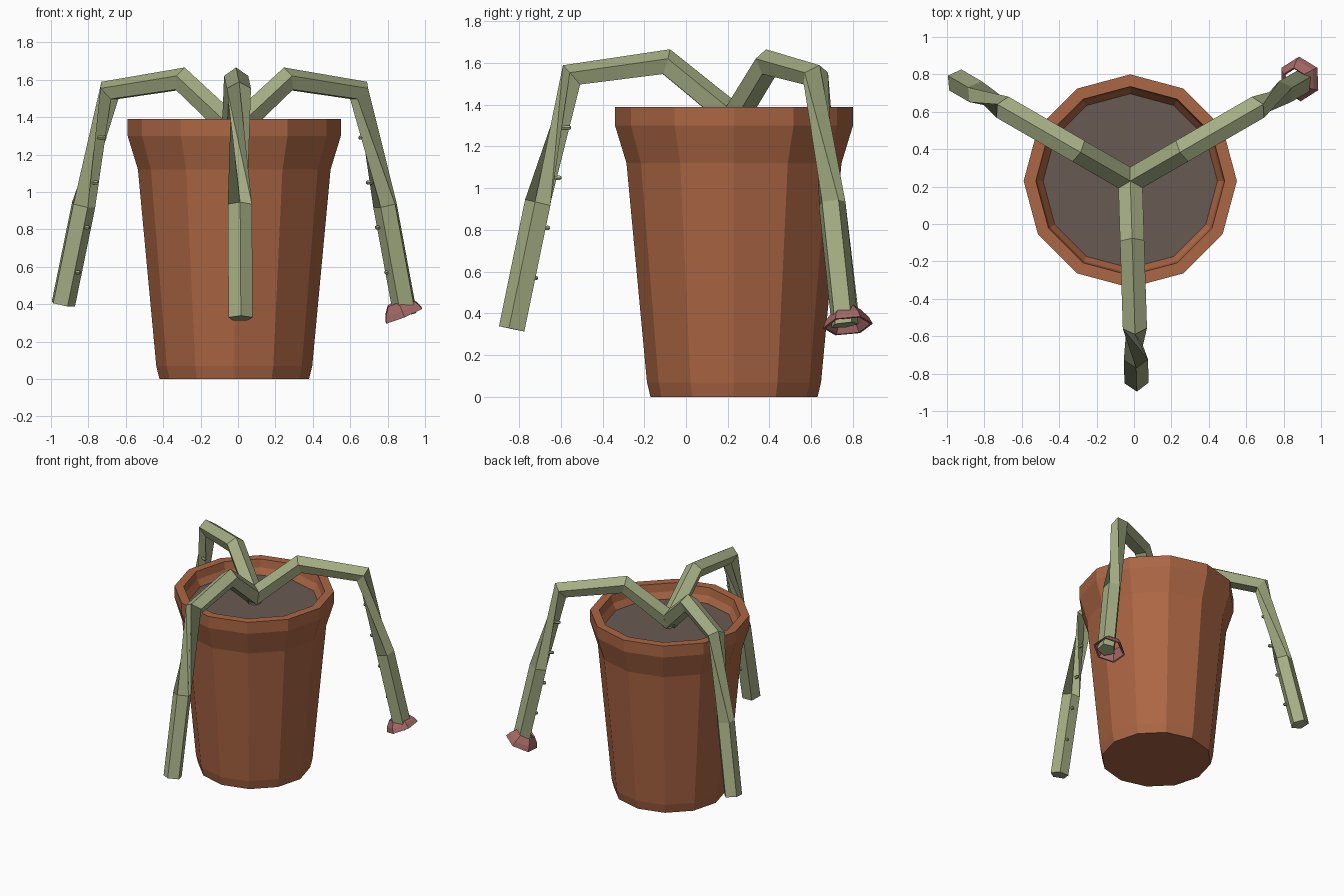
import bpy, bmesh, math
from mathutils import Vector, Matrix

if "Cube" in bpy.data.objects:
    bpy.data.objects.remove(bpy.data.objects["Cube"])

CX, CY = -0.02, 0.23          # pot axis


def material(name, rgb):
    m = bpy.data.materials.new(name)
    m.diffuse_color = (*rgb, 1)
    m.use_nodes = True
    m.node_tree.nodes["Principled BSDF"].inputs["Base Color"].default_value = m.diffuse_color
    return m


TERRACOTTA = material("terracotta", (0.41, 0.133, 0.058))
SOIL = material("soil", (0.14, 0.102, 0.084))
GREEN = material("vine green", (0.376, 0.423, 0.231))
PINK = material("blossom pink", (0.376, 0.141, 0.136))


def finish(name, bm, mat):
    bmesh.ops.recalc_face_normals(bm, faces=bm.faces)
    me = bpy.data.meshes.new(name)
    bm.to_mesh(me)
    bm.free()
    me.materials.append(mat)
    ob = bpy.data.objects.new(name, me)
    bpy.context.collection.objects.link(ob)
    return ob


def skin(name, rings, mat, closed=False):
    """Join rings of points; cap the ends, or close the loop of rings."""
    bm = bmesh.new()
    vs = [[bm.verts.new(p) for p in ring] for ring in rings]
    n = len(vs[0])
    pairs = list(zip(vs, vs[1:])) + ([(vs[-1], vs[0])] if closed else [])
    for a, b in pairs:
        for i in range(n):
            j = (i + 1) % n
            bm.faces.new((a[i], a[j], b[j], b[i]))
    if not closed:
        bm.faces.new(vs[0])
        bm.faces.new(vs[-1])
    return finish(name, bm, mat)


def circle(c, u, v, r, n, phase=0.0):
    return [c + r * (math.cos(phase + math.tau * i / n) * u +
                     math.sin(phase + math.tau * i / n) * v) for i in range(n)]


X, Y, Z = Vector((1, 0, 0)), Vector((0, 1, 0)), Vector((0, 0, 1))

# Pot: twelve-sided outer wall, flared rim and inner wall
POT = [(0.40, 0), (0.417, 0.07), (0.515, 1.12), (0.57, 1.30), (0.57, 1.39),
       (0.505, 1.39), (0.495, 1.33), (0.465, 1.28), (0.44, 1.24)]
skin("pot", [circle(Vector((CX, CY, z)), X, Y, r, 12) for r, z in POT], TERRACOTTA)

# Soil disc
skin("soil", [circle(Vector((CX, CY, z)), X, Y, r, 12)
              for r, z in [(0.45, 1.245), (0.466, 1.283)]], SOIL)


def vine(name, degrees, end_z, twist):
    """Five-sided drooping stem, twisted in its third segment."""
    a = math.radians(degrees)
    out, side = Vector((math.cos(a), math.sin(a), 0)), Vector((-math.sin(a), math.cos(a), 0))
    path = [(-0.03, 1.31), (0.325, 1.60), (0.775, 1.538), (0.935, 0.93), (1.06, end_z)]
    pts = [Vector(p) for p in path]
    dirs = [(q - p).normalized() for p, q in zip(pts, pts[1:])]
    rings = []
    for i, p in enumerate(pts):
        t = (dirs[max(i - 1, 0)] + dirs[min(i, len(dirs) - 1)]).normalized()
        normal = -t.y * out + t.x * Z
        centre = Vector((CX, CY, 0)) + p.x * out + p.y * Z
        rings.append(circle(centre, normal, side, 0.068, 5,
                            math.radians(twist) if i > 2 else 0))
    skin(name, rings, GREEN)

    # Small studs on the inner side of the stem
    for k, (r, z) in enumerate([(0.803, 1.29), (0.85, 1.05), (0.905, 0.81), (0.963, 0.57)]):
        c = Vector((CX, CY, z)) + r * out + 0.02 * side
        skin(f"{name}_stud_{k + 1}",
             [circle(c + d * out, side, Z, s, 6)
              for d, s in [(-0.022, 0.007), (-0.014, 0.012), (0.03, 0.009)]], GREEN)
    return rings


vine("front_vine", 271.8, 0.325, 144)
vine("left_vine", 150, 0.40, 72)
vine("right_vine", 30, 0.345, 72)

# Blossom: thin flared cup around the tip of the right vine
axis = Vector((0.38, 0.10, -0.92)).normalized()
u = axis.cross(Y).normalized()
v = axis.cross(u)
tip = Vector((0.885, 0.775, 0.345))
CUP = [(0.068, -0.075), (0.105, -0.03), (0.12, 0.005), (0.108, 0.005), (0.09, -0.025), (0.06, -0.065)]
skin("blossom", [circle(tip + d * axis, u, v, r, 6, math.pi / 6) for r, d in CUP],
     PINK, closed=True)
